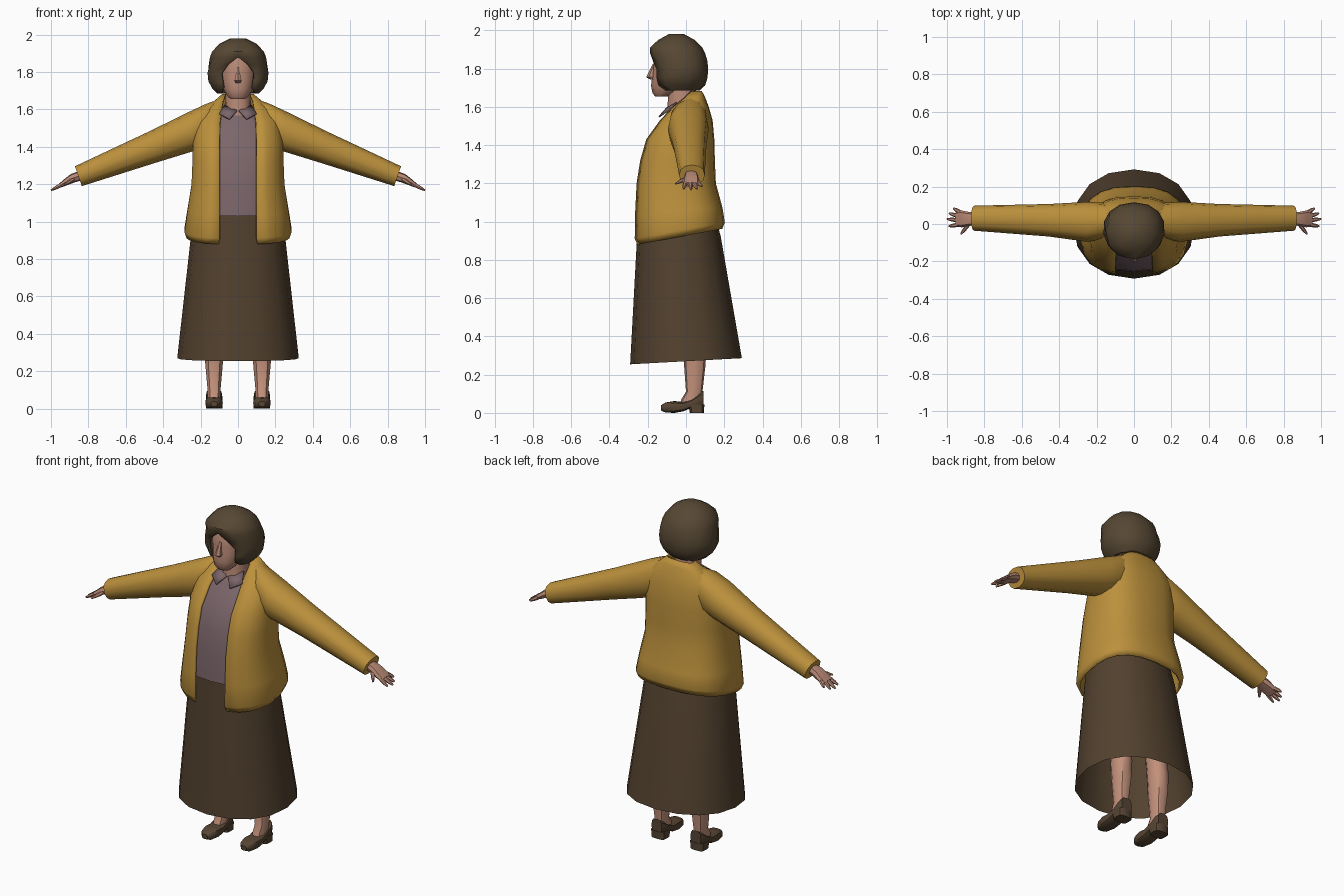
import bpy, bmesh, math
from mathutils import Vector


def material(name, rgb):
    m = bpy.data.materials.new(name)
    m.diffuse_color = (*rgb, 1)
    return m


MUSTARD = material("mustard_wool", (0.50, 0.28, 0.045))
BROWN = material("brown_skirt", (0.085, 0.053, 0.028))
HAIR = material("brown_hair", (0.093, 0.063, 0.033))
SHIRT = material("dusty_mauve", (0.20, 0.133, 0.145))
SKIN = material("skin", (0.47, 0.245, 0.175))
LEGS = material("leg_skin", (0.54, 0.28, 0.195))
SHOE = material("shoe_leather", (0.095, 0.06, 0.033))


def power(v, n):
    return math.copysign(abs(v) ** (2 / n), v)


def level(z, w, yf, yb, gap=0.0, tilt=0.0, n=2.2, sides=16, cx=0.0, opened=False):
    """Horizontal superellipse ring; an opened ring leaves a gap at the front."""
    cy, h = (yf + yb) / 2, (yb - yf) / 2
    a = math.asin(min(1, gap / w) ** (n / 2)) if opened else 0
    pts = []
    for i in range(sides + 1 if opened else sides):
        t = -math.pi / 2 + a + (2 * math.pi - 2 * a) * i / sides
        y = cy + h * power(math.sin(t), n)
        pts.append((cx + w * power(math.cos(t), n), y, z + tilt * y))
    return pts


def section(c, u, v, n=2.0, sides=10):
    """Ring round centre c spanned by the half axes u and v."""
    c, u, v = Vector(c), Vector(u), Vector(v)
    ang = [2 * math.pi * i / sides for i in range(sides)]
    return [c + u * power(math.cos(t), n) + v * power(math.sin(t), n) for t in ang]


def loft(name, rings, mat, closed=True, caps="both", mirror=False, thick=0, angle=40):
    bm = bmesh.new()
    vs = [[bm.verts.new(p) for p in r] for r in rings]
    k = len(vs[0])
    for a, b in zip(vs, vs[1:]):
        for j in range(k if closed else k - 1):
            q = (j + 1) % k
            bm.faces.new((a[j], a[q], b[q], b[j]))
    if caps in ("both", "bottom"):
        bm.faces.new(vs[0][::-1])
    if caps in ("both", "top"):
        bm.faces.new(vs[-1])
    bmesh.ops.remove_doubles(bm, verts=bm.verts, dist=0.0004)
    if caps == "both":
        bmesh.ops.recalc_face_normals(bm, faces=bm.faces)
    me = bpy.data.meshes.new(name)
    bm.to_mesh(me)
    bm.free()
    me.materials.append(mat)
    ob = bpy.data.objects.new(name, me)
    bpy.context.collection.objects.link(ob)
    bpy.ops.object.select_all(action="DESELECT")
    bpy.context.view_layer.objects.active = ob
    ob.select_set(True)
    bpy.ops.object.shade_smooth_by_angle(angle=math.radians(angle))
    if thick:
        s = ob.modifiers.new("thickness", "SOLIDIFY")
        s.thickness, s.offset = thick, -1
    if mirror:
        ob.modifiers.new("mirror", "MIRROR").use_mirror_merge = False
    return ob


# Skirt: tilted open cone
loft("skirt", [level(0.27, 0.325, -0.292, 0.292, tilt=0.055),
               level(0.92, 0.252, -0.256, 0.182),
               level(1.045, 0.232, -0.248, 0.15)], BROWN, caps="none")

# Shirt body
loft("shirt", [level(z, w, f, b, n=2.8) for z, w, f, b in (
    (1.03, 0.22, -0.257, 0.13), (1.2, 0.22, -0.25, 0.13), (1.32, 0.21, -0.231, 0.13),
    (1.43, 0.2, -0.198, 0.125), (1.53, 0.16, -0.13, 0.115),
    (1.585, 0.095, -0.088, 0.09))], SHIRT, caps="none")

# Shirt collar points, mirrored
loft("shirt_collar", [[(0.004, -0.098, 1.59), (0.072, -0.045, 1.62)],
                      [(0.045, -0.138, 1.545), (0.098, -0.1, 1.572)]],
     SHIRT, closed=False, caps="none", mirror=True, thick=0.008)

# Cardigan body, open at the front
cardigan = [(0.927, 0.277, -0.262, 0.19, 0.105, 0.187), (0.96, 0.289, -0.274, 0.203, 0.1, 0.18),
            (1.06, 0.273, -0.273, 0.19, 0.1, 0.08), (1.2, 0.25, -0.266, 0.156, 0.1, 0),
            (1.32, 0.245, -0.247, 0.151, 0.1, 0), (1.43, 0.242, -0.215, 0.148, 0.1, 0),
            (1.53, 0.225, -0.142, 0.139, 0.097, 0), (1.6, 0.19, -0.075, 0.119, 0.088, 0),
            (1.65, 0.122, -0.015, 0.1, 0.08, 0), (1.682, 0.085, 0.015, 0.083, 0.068, 0)]
loft("cardigan_body", [level(z, w, f, b, g, t, 2.6, 20, opened=True)
                       for z, w, f, b, g, t in cardigan],
     MUSTARD, closed=False, caps="none", thick=0.012)

# Sleeves: top point, bottom point and depth range of each section
sleeve = [((0.08, 1.662), (0.10, 1.46), 0.0, 0.095), ((0.17, 1.63), (0.18, 1.40), -0.085, 0.115),
          ((0.26, 1.588), (0.245, 1.375), -0.095, 0.118), ((0.47, 1.485), (0.44, 1.315), -0.067, 0.107),
          ((0.872, 1.296), (0.835, 1.19), -0.036, 0.098)]
loft("sleeve", [section(((t[0] + b[0]) / 2, (f + k) / 2, (t[1] + b[1]) / 2),
                        (0, (k - f) / 2, 0), ((t[0] - b[0]) / 2, 0, (t[1] - b[1]) / 2), 2.3, 12)
                for t, b, f, k in sleeve], MUSTARD, mirror=True)

# Hands: palm, four fingers and thumb
loft("palm", [section((x, 0.027, z), (0, w, 0), (h * 0.4, 0, h), 2.6, 8) for x, z, w, h in (
    (0.83, 1.25, 0.03, 0.024), (0.885, 1.232, 0.038, 0.023), (0.92, 1.212, 0.045, 0.017),
    (0.95, 1.194, 0.042, 0.011))], SKIN, mirror=True)
digits = [((0.93, 0.062, 1.205), (0.965, 0.084, 1.185)), ((0.94, 0.042, 1.2), (0.988, 0.057, 1.172)),
          ((0.94, 0.02, 1.2), (1.0, 0.027, 1.167)), ((0.94, -0.004, 1.2), (0.99, -0.012, 1.172)),
          ((0.88, 0.005, 1.227), (0.925, -0.054, 1.198))]
for i, (a, b) in enumerate(digits):
    a, b = Vector(a), Vector(b)
    d = (b - a).normalized()
    side = d.cross(Vector((0, 0, 1))).normalized()
    up = side.cross(d)
    loft("thumb" if i == 4 else f"finger_{i + 1}",
         [section(a.lerp(b, t), side * r, up * r, sides=6)
          for t, r in ((0, 0.012), (0.6, 0.010), (1, 0.005))], SKIN, mirror=True)

# Neck and head
loft("neck", [level(z, w, f, b, sides=12) for z, w, f, b in (
    (1.52, 0.085, -0.11, 0.07), (1.6, 0.07, -0.097, 0.055), (1.74, 0.065, -0.088, 0.05))], SKIN)
loft("head", [level(z, w, f, b, sides=14) for z, w, f, b in (
    (1.655, 0.04, -0.162, -0.095), (1.672, 0.058, -0.175, -0.06), (1.71, 0.08, -0.183, 0.02),
    (1.75, 0.092, -0.178, 0.06), (1.80, 0.1, -0.172, 0.075), (1.86, 0.1, -0.166, 0.07),
    (1.93, 0.07, -0.12, 0.03))], SKIN)
loft("nose", [level(z, w, f, -0.15, sides=6) for z, w, f in (
    (1.742, 0.014, -0.185), (1.755, 0.021, -0.208), (1.775, 0.015, -0.198),
    (1.825, 0.009, -0.173))], SKIN)

# Bobbed hair with an arched opening for the face
hair = [(1.69, 0.09, -0.115, 0.04, 0.082), (1.685, 0.112, -0.14, 0.07, 0.088),
        (1.712, 0.138, -0.165, 0.1, 0.082), (1.75, 0.16, -0.172, 0.112, 0.088),
        (1.795, 0.165, -0.172, 0.116, 0.09), (1.84, 0.158, -0.18, 0.112, 0.055),
        (1.88, 0.15, -0.187, 0.1, 0.0), (1.91, 0.138, -0.188, 0.085, 0.0),
        (1.95, 0.1, -0.145, 0.045, 0.0), (1.98, 0.04, -0.09, -0.01, 0.0)]
loft("hair", [level(z, w, f, b, g, 0, 2.2, 12, opened=True) for z, w, f, b, g in hair],
     HAIR, closed=False, caps="top", thick=0.015)

# Legs and feet
loft("leg", [level(z, w, f, b, sides=10, cx=0.128) for z, w, f, b in (
    (0.04, 0.035, -0.03, 0.085), (0.07, 0.036, -0.025, 0.085), (0.11, 0.037, 0.0, 0.086),
    (0.25, 0.05, -0.01, 0.102), (0.36, 0.056, -0.015, 0.108), (0.5, 0.055, -0.03, 0.09))],
     LEGS, mirror=True)

# Shoes: sections from toe to back, plus a block heel
shoe = [(-0.13, 0.018, 0.012, 0.04), (-0.108, 0.037, 0.002, 0.054), (-0.06, 0.047, 0.0, 0.062),
        (-0.015, 0.046, 0.008, 0.057), (0.03, 0.044, 0.026, 0.072), (0.07, 0.044, 0.03, 0.102),
        (0.092, 0.034, 0.03, 0.116)]
loft("shoe", [section((0.128, y, (b + t) / 2), (w, 0, 0), (0, 0, (t - b) / 2), 3.2, 12)
              for y, w, b, t in shoe], SHOE, mirror=True)
loft("shoe_heel", [level(0, 0.044, 0.02, 0.094, n=4, sides=12, cx=0.128),
                   level(0.045, 0.045, 0.012, 0.096, n=4, sides=12, cx=0.128)], SHOE, mirror=True)
